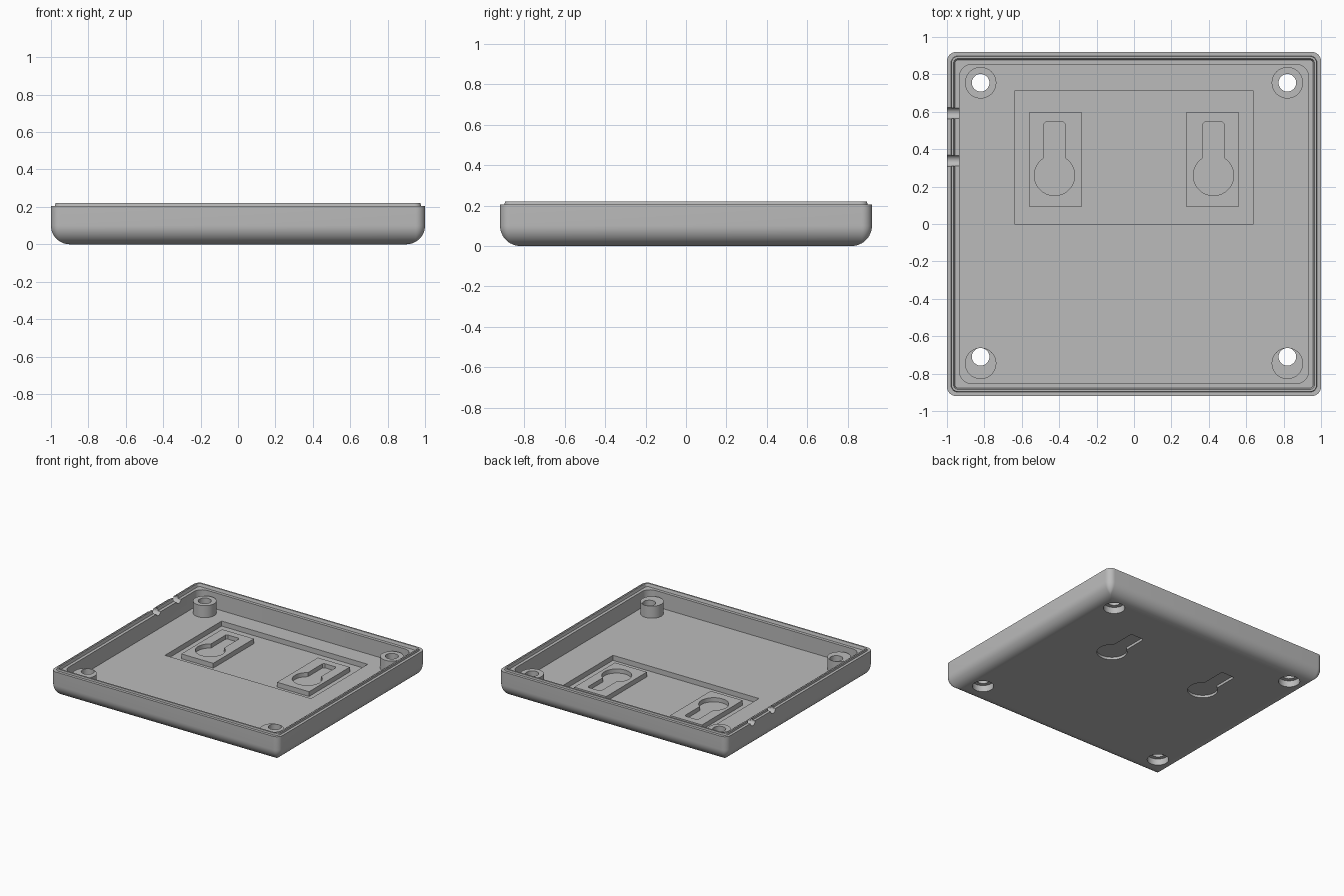
import bpy, bmesh
from math import sin, cos, pi, asin, sqrt
from mathutils import Matrix

old = bpy.data.objects.get("Cube")
if old:
    bpy.data.objects.remove(old, do_unlink=True)

grey = bpy.data.materials.new("grey_plastic")
grey.use_nodes = True
grey.diffuse_color = (0.5, 0.5, 0.5, 1)
grey.node_tree.nodes["Principled BSDF"].inputs["Base Color"].default_value = (0.5, 0.5, 0.5, 1)


def rounded_rect(hx, hy, r, steps=8):
    pts = []
    for q, (sx, sy) in enumerate([(1, 1), (-1, 1), (-1, -1), (1, -1)]):
        for i in range(steps + 1):
            a = (q + i / steps) * pi / 2
            pts.append((sx * (hx - r) + r * cos(a), sy * (hy - r) + r * sin(a)))
    return pts


def rect(x0, x1, y0, y1):
    return [(x0, y0), (x1, y0), (x1, y1), (x0, y1)]


def circle(x, y, r, n=48):
    return [(x + r * cos(2 * pi * i / n), y + r * sin(2 * pi * i / n)) for i in range(n)]


def keyhole(x, y, r, half, top, n=40):
    # round opening with a straight slot running towards +y
    a0 = pi / 2 + asin(half / r)
    sweep = 2 * pi - 2 * asin(half / r)
    arc = [(x + r * cos(a0 + sweep * i / n), y + r * sin(a0 + sweep * i / n)) for i in range(n + 1)]
    c = 0.012
    return arc + [(x + half, top - c), (x + half - c, top), (x - half + c, top), (x - half, top - c)]


def loft(name, rings):
    """Closed solid through a list of (outline, z) rings."""
    bm = bmesh.new()
    loops = [[bm.verts.new((x, y, z)) for x, y in pts] for pts, z in rings]
    for a, b in zip(loops, loops[1:]):
        for i in range(len(a)):
            j = (i + 1) % len(a)
            bm.faces.new((a[i], a[j], b[j], b[i]))
    bm.faces.new(loops[0][::-1])
    bm.faces.new(loops[-1])
    bmesh.ops.recalc_face_normals(bm, faces=bm.faces)
    mesh = bpy.data.meshes.new(name)
    bm.to_mesh(mesh)
    bm.free()
    mesh.materials.append(grey)
    ob = bpy.data.objects.new(name, mesh)
    bpy.context.collection.objects.link(ob)
    return ob


def prism(name, pts, z0, z1):
    return loft(name, [(pts, z0), (pts, z1)])


def combine(target, tool, operation):
    tool.hide_render = True
    mod = target.modifiers.new("cut", 'BOOLEAN')
    mod.operation, mod.solver, mod.object = operation, 'EXACT', tool
    bpy.context.view_layer.objects.active = target
    bpy.ops.object.modifier_apply(modifier=mod.name)
    bpy.data.objects.remove(tool, do_unlink=True)


# Tray shell: rounded underside, stepped rim, inner wall and floor
HX, HY, FILLET, RIM, FLOOR = 1.0, 0.92, 0.1, 0.205, 0.07
rings = []
for i in range(13):
    a = i / 12 * pi / 2
    inset = FILLET * (1 - sin(a))
    rings.append((rounded_rect(HX - inset, HY - inset, max(0.05 - inset, 0.006)), FILLET * (1 - cos(a))))
for inset, r, z in [(0, 0.05, RIM), (0.022, 0.035, RIM), (0.024, 0.035, 0.22), (0.036, 0.022, 0.22),
                    (0.042, 0.02, 0.197), (0.066, 0.07, 0.197), (0.066, 0.07, FLOOR)]:
    rings.append((rounded_rect(HX - inset, HY - inset, r), z))
tray = loft("tray_shell", rings)

# Recessed panel in the floor
combine(tray, prism("panel_recess", rect(-0.64, 0.64, 0, 0.71), 0.03, 0.12), 'DIFFERENCE')

for s in (-1, 1):
    # Hanging block with a keyhole pocket on each face
    combine(tray, prism("hanger_block", rect(s * 0.42 - 0.14, s * 0.42 + 0.14, 0.09, 0.6), 0.02, 0.068), 'UNION')
    slot = keyhole(s * 0.425, 0.26, 0.108, 0.058, 0.545)
    combine(tray, prism("upper_pocket", slot, 0.035, 0.12), 'DIFFERENCE')
    combine(tray, prism("lower_pocket", slot, -0.05, 0.02), 'DIFFERENCE')
    # Screw posts with through holes and counterbores
    for post_y, hole_y in ((0.755, 0.755), (-0.745, -0.71)):
        combine(tray, prism("screw_post", circle(s * 0.82, post_y, 0.084), 0.06, 0.165), 'UNION')
        combine(tray, prism("screw_hole", circle(s * 0.82, hole_y, 0.047), -0.05, 0.3), 'DIFFERENCE')
        combine(tray, prism("counterbore", circle(s * 0.82, hole_y, 0.077), -0.05, 0.05), 'DIFFERENCE')

# Two cable notches through the wall on the -x side
for y in (0.592, 0.338):
    notch = prism("cable_notch", circle(0, 0, 0.03), -0.06, 0.09)
    notch.data.transform(Matrix.Translation((-1, y, 0.207)) @ Matrix.Rotation(pi / 2, 4, 'Y'))
    combine(tray, notch, 'DIFFERENCE')

bpy.ops.object.select_all(action='DESELECT')
tray.select_set(True)
bpy.context.view_layer.objects.active = tray
bpy.ops.object.shade_smooth_by_angle(angle=pi / 6)
